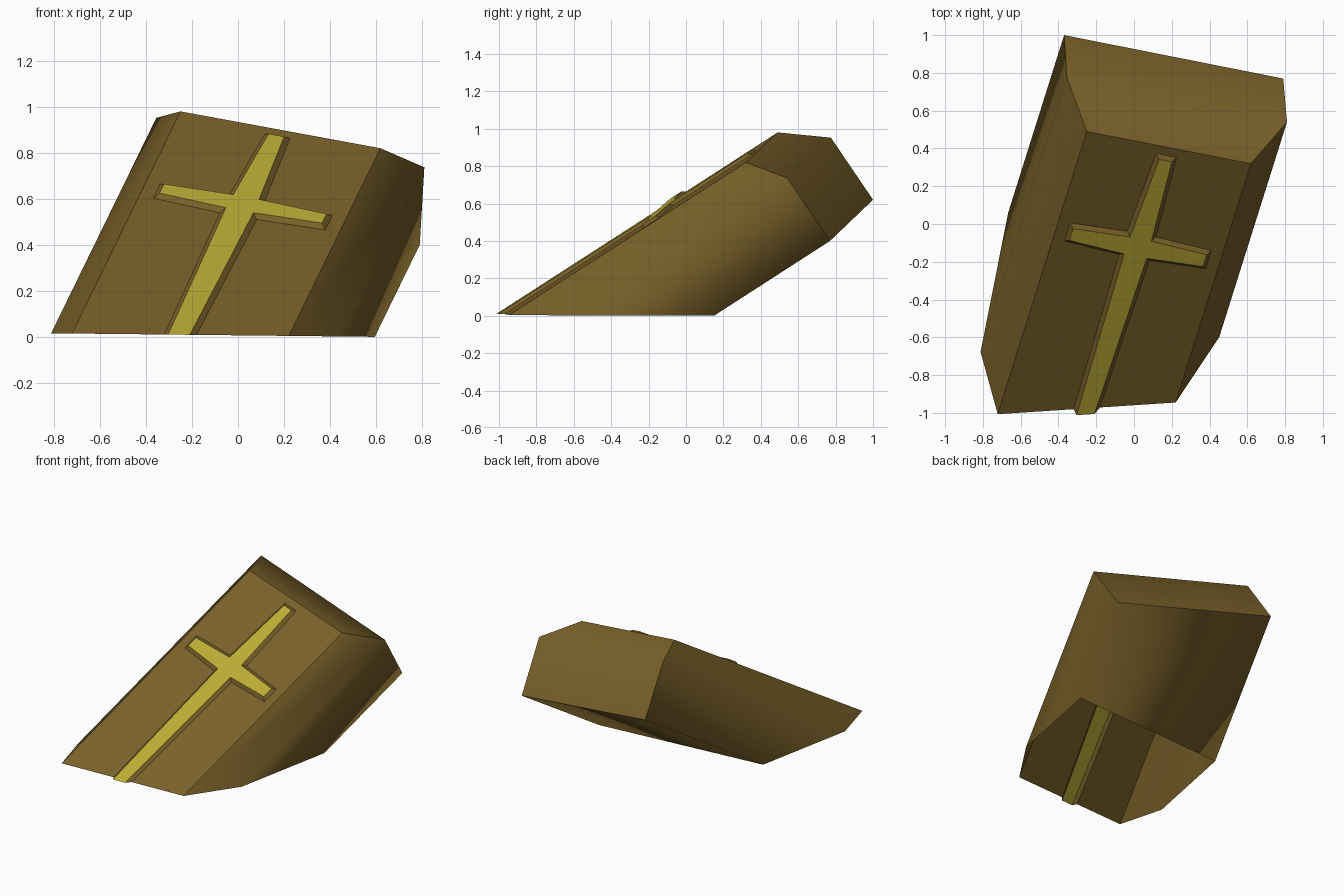
import bpy, bmesh
from mathutils import Vector as V

if "Cube" in bpy.data.objects:
    bpy.data.objects.remove(bpy.data.objects["Cube"])

def mat(name, c):
    m = bpy.data.materials.new(name)
    m.diffuse_color = (*c, 1)
    m.use_nodes = True
    m.node_tree.nodes["Principled BSDF"].inputs["Base Color"].default_value = m.diffuse_color
    return m

brown = mat("brown wood", (0.19, 0.118, 0.022))
gold = mat("dull gold", (0.50, 0.41, 0.036))

# Tilted frame of the lid: along = towards raised end, across = left to right
along = V((0.315, 1, 0.645)).normalized()
across = V((0.87, -0.17, -0.16))
across = (across - along * across.dot(along)).normalized()
out = across.cross(along).normalized()
D = V((-0.25, 0.49, 0.98))
W, LONG = 0.90, 2.4

def P(s, t, h=0.0):
    return D + across * s - along * t + out * h

def build(name, faces, material, inside=None, smooth=False):
    """Faces wound away from 'inside' (or along the lid normal), trimmed at the ground."""
    bm = bmesh.new()
    for pts in faces:
        f = bm.faces.new([bm.verts.new(p) for p in pts])
        f.normal_update()
        ref = (f.calc_center_median() - inside) if inside else out
        if f.normal.dot(ref) < 0:
            f.normal_flip()
        f.smooth = smooth
    bmesh.ops.remove_doubles(bm, verts=bm.verts, dist=1e-4)
    bmesh.ops.bisect_plane(bm, geom=bm.verts[:] + bm.edges[:] + bm.faces[:],
                           plane_co=(0.6, 0, 0), plane_no=(0.011, 0, 1),
                           clear_inner=True)
    me = bpy.data.meshes.new(name)
    bm.to_mesh(me)
    bm.free()
    me.materials.append(material)
    ob = bpy.data.objects.new(name, me)
    bpy.context.collection.objects.link(ob)

# Raised end: D and C carry the lid, E F G H form the back panel
C = P(W, 0)
E, F = V((-0.355, 0.775, 0.952)), V((-0.37, 1.0, 0.62))
G, H = V((0.79, 0.77, 0.40)), V((0.81, 0.54, 0.737))
core = P(W / 2, 0.9, -0.3)

# Box sides, running down to the open ground cut
ring = [D, E, F, G, H, C]
low = -along * LONG
build("box_sides", [[a, b, b + low, a + low] for a, b in zip(ring, ring[1:])],
      brown, core, True)
build("end_panel", [[E, F, G, H], [D, E, H, C]], brown, core, True)

# Cross outline, right half from the top down; g grows it for the bevel foot
def half(side, g, h):
    pts = [(0, 0.073 - g), (0.035 + g, 0.073 - g), (0.058 + g, 0.585 - g),
           (0.366 + g, 0.602 - g), (0.366 + g, 0.678 + g), (0.062 + g, 0.695 + g),
           (0.034 + g, LONG)]
    return [P(W / 2 + side * x, t, h) for x, t in pts]

lid, top = [], []
for side in (-1, 1):
    foot, rim = half(side, 0.021, 0), half(side, 0, 0.018)
    edge = W / 2 + side * W / 2
    # flat lid board beside the cross
    lid.append([P(W / 2, 0)] + foot + [P(edge, LONG), P(edge, 0)])
    # sloped walls of the raised cross
    lid += [[foot[i], foot[i + 1], rim[i + 1], rim[i]] for i in range(6)]
    top.append(rim)
build("lid", lid, brown)
build("cross", [top[0] + top[1][:0:-1]], gold)
